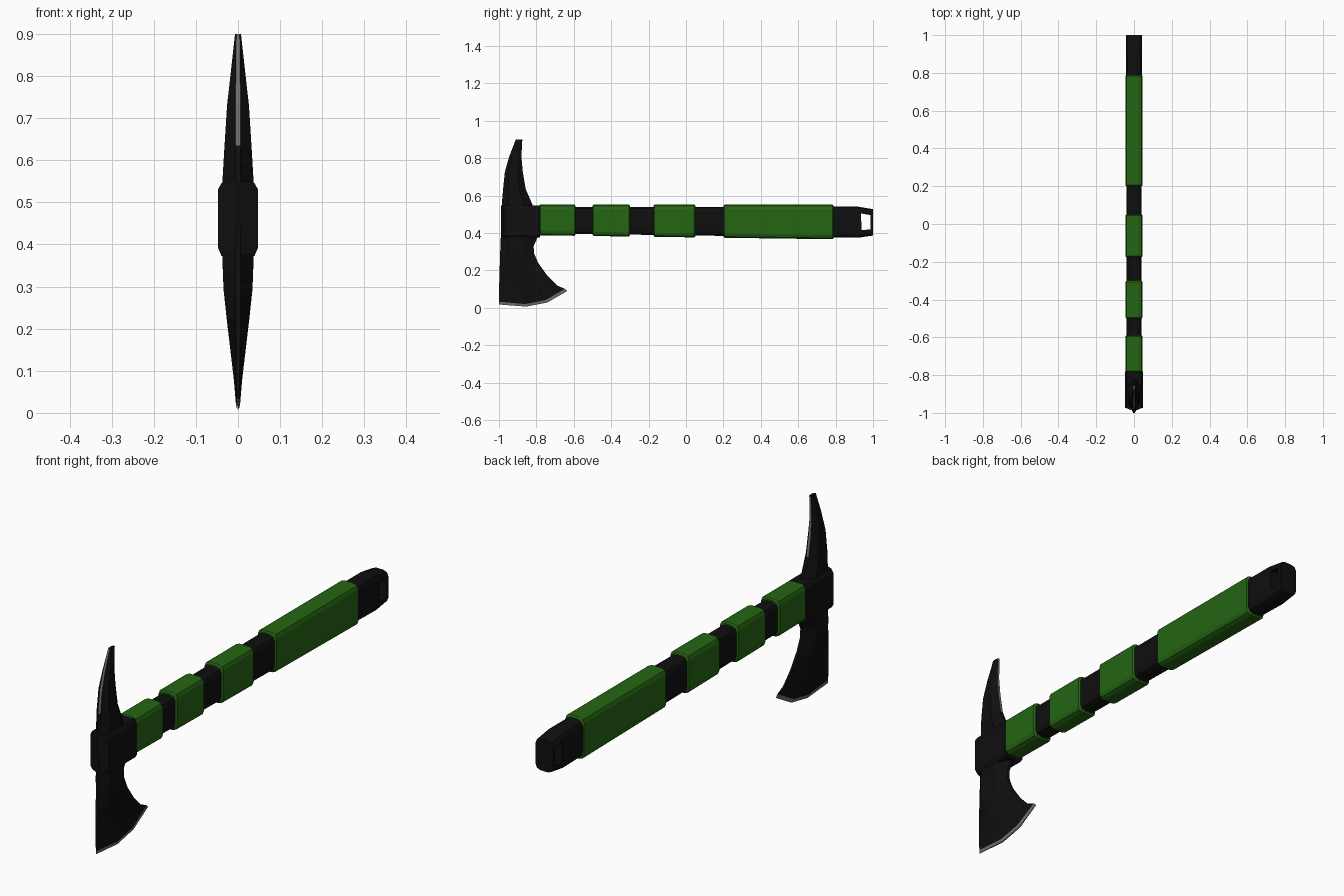
import bpy, bmesh, math

if "Cube" in bpy.data.objects:
    bpy.data.objects.remove(bpy.data.objects["Cube"])


def material(name, rgb):
    m = bpy.data.materials.new(name)
    m.diffuse_color = (*rgb, 1)
    m.use_nodes = True
    m.node_tree.nodes["Principled BSDF"].inputs["Base Color"].default_value = m.diffuse_color
    return m


BLACK = material("black", (0.0047, 0.0047, 0.0047))
GREEN = material("green", (0.018, 0.13, 0.006))
STEEL = material("bare_steel", (0.17, 0.16, 0.15))


def loft(name, rings, mats, rule=None):
    """Skin closed rings of points, cap both ends, colour faces by a rule."""
    bm = bmesh.new()
    rows = [[bm.verts.new(p) for p in r] for r in rings]
    n = len(rows[0])
    for i in range(len(rows) - 1):
        for k in range(n):
            f = bm.faces.new((rows[i][k], rows[i][(k + 1) % n],
                              rows[i + 1][(k + 1) % n], rows[i + 1][k]))
            if rule:
                f.material_index = rule(i, k)
    bm.faces.new(rows[0])
    bm.faces.new(rows[-1])
    bmesh.ops.recalc_face_normals(bm, faces=bm.faces)
    me = bpy.data.meshes.new(name)
    bm.to_mesh(me)
    bm.free()
    for m in mats:
        me.materials.append(m)
    ob = bpy.data.objects.new(name, me)
    bpy.context.collection.objects.link(ob)
    return ob


def section(y, hw, z0, z1, r, seg=2):
    """Rounded rectangle across the handle at y."""
    pts = []
    for q, (sx, cz) in enumerate(((1, z1 - r), (-1, z1 - r), (-1, z0 + r), (1, z0 + r))):
        for s in range(seg + 1):
            a = math.pi / 2 * (q + s / seg)
            pts.append((sx * (hw - r) + r * math.cos(a), y, cz + r * math.sin(a)))
    return pts


def bottom(y):
    return 0.388 - 0.0134 * (y + 0.78)


# Handle core with tapered butt
core = [section(y, hw, z0, z1, 0.024) for y, hw, z0, z1 in (
    (-0.90, 0.038, 0.400, 0.538), (0.79, 0.042, 0.377, 0.542),
    (0.92, 0.043, 0.375, 0.541), (1.0, 0.043, 0.387, 0.528))]
handle = loft("handle_core", core, [BLACK])

# Lanyard slot through the butt
slot = [[(x, 0.936, 0.505), (x, 0.938, 0.415), (x, 0.986, 0.420), (x, 0.986, 0.496)]
        for x in (-0.1, 0.1)]
cutter = loft("slot_cutter", slot, [BLACK])
cutter.hide_render = True
mod = handle.modifiers.new("slot", "BOOLEAN")
mod.operation, mod.solver, mod.object = "DIFFERENCE", "EXACT", cutter
bpy.context.view_layer.objects.active = handle
bpy.ops.object.modifier_apply(modifier="slot")
bpy.data.objects.remove(cutter)

# Green grip sleeves with small end bevels
for i, (a, b) in enumerate(((-0.785, -0.59), (-0.50, -0.30), (-0.175, 0.05), (0.20, 0.79))):
    e = 0.006
    loft(f"grip_sleeve_{i + 1}", [section(y, 0.046 - d, bottom(y) + d, 0.552 - d, 0.022)
         for y, d in ((a, e), (a + e, 0), (b - e, 0), (b, e))], [GREEN])

# Socket of the head, with a shallow pointed front
socket = [[(x, y, z) for x, y in ((-hw, -0.78), (hw, -0.78), (hw, -0.973),
                                  (0, -0.99), (-hw, -0.973))]
          for z, hw in ((0.375, 0.037), (0.39, 0.047), (0.532, 0.047), (0.548, 0.037))]
loft("head_socket", socket, [BLACK])

# Axe blade and spike: front y,z / back y,z / half thickness / edge half width / dip
stations = (
    (-1.0, 0.018, -0.635, 0.090, 0.002, 0.001, -0.040),
    (-1.0, 0.033, -0.648, 0.102, 0.005, 0.002, -0.040),
    (-1.0, 0.09, -0.69, 0.12, 0.010, 0.004, -0.022),
    (-0.998, 0.15, -0.74, 0.17, 0.018, 0.005, -0.010),
    (-0.996, 0.22, -0.79, 0.24, 0.027, 0.006, 0),
    (-0.994, 0.29, -0.812, 0.29, 0.034, 0.006, 0),
    (-0.992, 0.33, -0.815, 0.33, 0.036, 0.006, 0),
    (-0.990, 0.385, -0.79, 0.385, 0.037, 0.006, 0),
    (-0.985, 0.55, -0.82, 0.55, 0.037, 0.006, 0),
    (-0.978, 0.635, -0.857, 0.635, 0.032, 0.006, 0),
    (-0.968, 0.73, -0.873, 0.73, 0.026, 0.006, 0),
    (-0.945, 0.81, -0.88, 0.81, 0.017, 0.005, 0),
    (-0.910, 0.90, -0.875, 0.90, 0.007, 0.004, 0))
rings = []
for yf, zf, yb, zb, t, w, d in stations:
    f = 0.4 if d else 0.22
    half = [(w, yf, zf)]
    for u in (f, 0.71):
        half.append((t, yf + u * (yb - yf), zf + u * (zb - zf) + d))
    half.append((w, yb, zb))
    rings.append(half + [(-x, y, z) for x, y, z in reversed(half)])
# Steel on the ground cutting edge and on both narrow edges of the spike
loft("axe_head", rings, [BLACK, STEEL],
     lambda i, k: int(i == 0 or (i >= 9 and k in (3, 7))))
